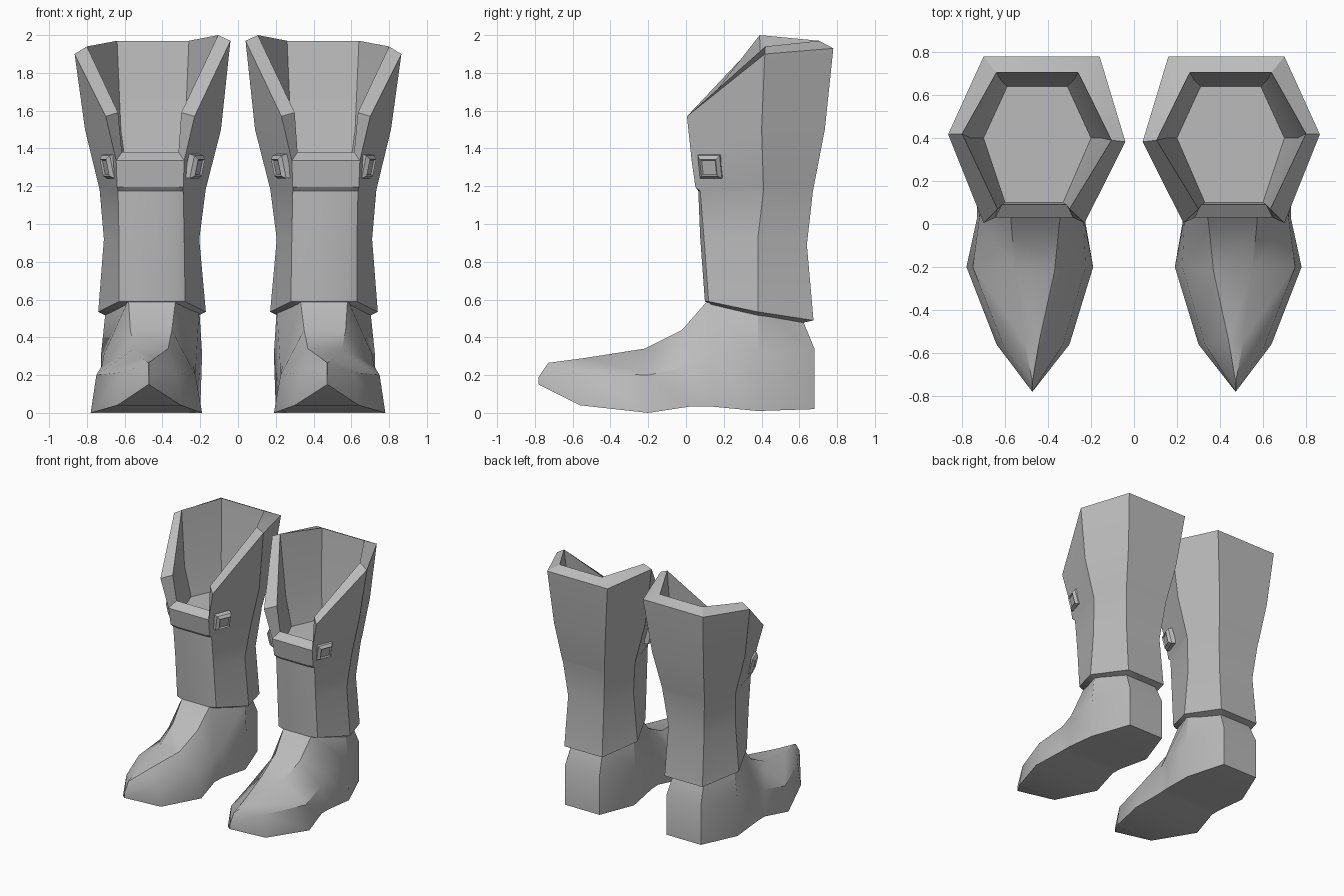
import bpy, bmesh
from mathutils import Vector

if "Cube" in bpy.data.objects:
    bpy.data.objects.remove(bpy.data.objects["Cube"])

leather = bpy.data.materials.new("grey_leather")
leather.diffuse_color = (0.5, 0.5, 0.5, 1)
leather.use_nodes = True
leather.node_tree.nodes["Principled BSDF"].inputs["Base Color"].default_value = leather.diffuse_color


def finish(name, bm, angle):
    """Turn a bmesh of one boot's part into an object mirrored to the other boot."""
    bmesh.ops.remove_doubles(bm, verts=bm.verts, dist=0.0005)
    bmesh.ops.recalc_face_normals(bm, faces=bm.faces)
    me = bpy.data.meshes.new(name)
    bm.to_mesh(me)
    bm.free()
    me.materials.append(leather)
    ob = bpy.data.objects.new(name, me)
    bpy.context.collection.objects.link(ob)
    bpy.context.view_layer.objects.active = ob
    ob.select_set(True)
    bpy.ops.object.shade_smooth_by_angle(angle=angle)
    ob.select_set(False)
    mod = ob.modifiers.new("pair", 'MIRROR')
    mod.use_axis[0] = True
    mod.use_mirror_merge = False
    return ob


def ring(xl, xr, xfl, xfr, xbl, xbr, yf, ym, yb, zf, zm, zb, tilt=0.0, panel=0.0):
    """Hexagon with two extra points on its front side; tilt raises the inner side."""
    return [Vector(p) for p in (
        (xl, ym - tilt / 2, zm + tilt), (xfl, yf, zf),
        (xfl + .045, yf - panel, zf), (xfr - .045, yf - panel, zf),
        (xfr, yf, zf), (xr, ym + tilt / 2, zm - tilt),
        (xbr, yb, zb), (xbl, yb, zb))]


# Shaft: outer wall from the ankle up, over the rim, and down the inner wall
outer = [
    ring(.21, .70, .31, .59, .31, .59, .13, .38, .61, .575, .515, .475),
    ring(.17, .74, .28, .63, .28, .62, .12, .38, .675, .59, .535, .49, panel=.02),
    ring(.205, .71, .285, .63, .29, .61, .095, .38, .64, .93, .92, .89, panel=.02),
    ring(.172, .732, .29, .635, .26, .635, .075, .41, .672, 1.175, 1.175, 1.175, panel=.01),
    ring(.168, .736, .29, .64, .26, .64, .05, .41, .676, 1.195, 1.195, 1.195),
    ring(.09, .81, .285, .645, .21, .67, .03, .40, .735, 1.335, 1.5, 1.5),
    ring(.04, .865, .23, .70, .16, .70, .005, .40, .78, 1.57, 1.935, 1.93, tilt=.035),
]
inner = [
    ring(.105, .80, .30, .635, .26, .64, .07, .405, .705, 1.59, 1.97, 1.97, tilt=.03),
    ring(.15, .76, .315, .615, .28, .62, .09, .40, .67, 1.38, 1.5, 1.5),
    ring(.20, .70, .33, .60, .31, .59, .10, .40, .64, 1.27, 1.27, 1.27),
]
bm = bmesh.new()
rows = [[bm.verts.new(p) for p in r] for r in outer + inner]
for i in range(len(rows) - 1):
    for j in range(8):
        k = (j + 1) % 8
        if i in (5, 6, 7) and j in (1, 2, 3):   # open notch at the front
            continue
        bm.faces.new((rows[i][j], rows[i][k], rows[i + 1][k], rows[i + 1][j]))
for j in (1, 2, 3):                             # sloped top of the front band
    bm.faces.new((rows[5][j], rows[5][j + 1], rows[8][j + 1], rows[8][j]))
for j in (1, 4):                                # cut edges beside the notch
    bm.faces.new((rows[5][j], rows[6][j], rows[7][j], rows[8][j]))
bm.faces.new(rows[9])                           # insole floor
loose = [v for v in bm.verts if not v.link_faces]
bmesh.ops.delete(bm, geom=loose, context='VERTS')
finish("boot_shaft", bm, .5)

# Foot: y, sole z, sole x, mid z, mid x, instep y and z, instep x
sections = [
    (-.78, .15, .472, .474, .19, .472, .474, -.73, .265, .472, .474),
    (-.56, .04, .30, .64, .215, .33, .61, -.54, .29, .44, .51),
    (-.20, .00, .19, .78, .20, .225, .75, -.22, .34, .37, .55),
    (.03, .035, .23, .73, .25, .235, .72, -.02, .44, .35, .57),
    (.12, .035, .225, .73, .31, .22, .71, .12, .60, .33, .58),
    (.38, .01, .20, .73, .31, .19, .725, .38, .55, .205, .70),
    (.68, .02, .30, .61, .34, .30, .61, .61, .51, .32, .59),
]
bm = bmesh.new()
rows = []
for y, zs, sl, sr, zm, ml, mr, yt, zt, tl, tr in sections:
    pts = ((sl, y, zs), (ml, y, zm), (tl, yt, zt), (tr, yt, zt), (mr, y, zm), (sr, y, zs))
    rows.append([bm.verts.new(p) for p in pts])
for a, b in zip(rows, rows[1:]):
    for j in range(6):
        k = (j + 1) % 6
        bm.faces.new((a[j], a[k], b[k], b[j]))
bm.faces.new(rows[0])
for j in (0, 1):                                # heel back
    r = rows[-1]
    bm.faces.new((r[j], r[j + 1], r[4 - j], r[5 - j]))
finish("boot_foot", bm, .62)


def buckle(name, a, b, side):
    """Bevelled square stud with a sunken centre, on the wall running from a to b."""
    along = (b - a).normalized()
    up = Vector((side * .2, -.1, 1)).normalized()
    out = along.cross(up).normalized()
    if out.x * side < 0:
        out = -out
    mid = (a + b) / 2
    bm = bmesh.new()
    loops = []
    for half, lift in ((.065, -.03), (.062, .012), (.045, .032), (.038, .022)):
        loops.append([bm.verts.new(mid + along * half * u + up * half * v + out * lift)
                      for u, v in ((-1, -1), (1, -1), (1, 1), (-1, 1))])
    for p, q in zip(loops, loops[1:]):
        for j in range(4):
            k = (j + 1) % 4
            bm.faces.new((p[j], p[k], q[k], q[j]))
    bm.faces.new(loops[0])
    bm.faces.new(loops[-1])
    finish(name, bm, .3)


# Studs on both front corners of each shaft
buckle("outer_buckle", Vector((.655, .07, 1.305)), Vector((.70, .19, 1.305)), 1)
buckle("inner_buckle", Vector((.255, .07, 1.305)), Vector((.205, .19, 1.305)), -1)
